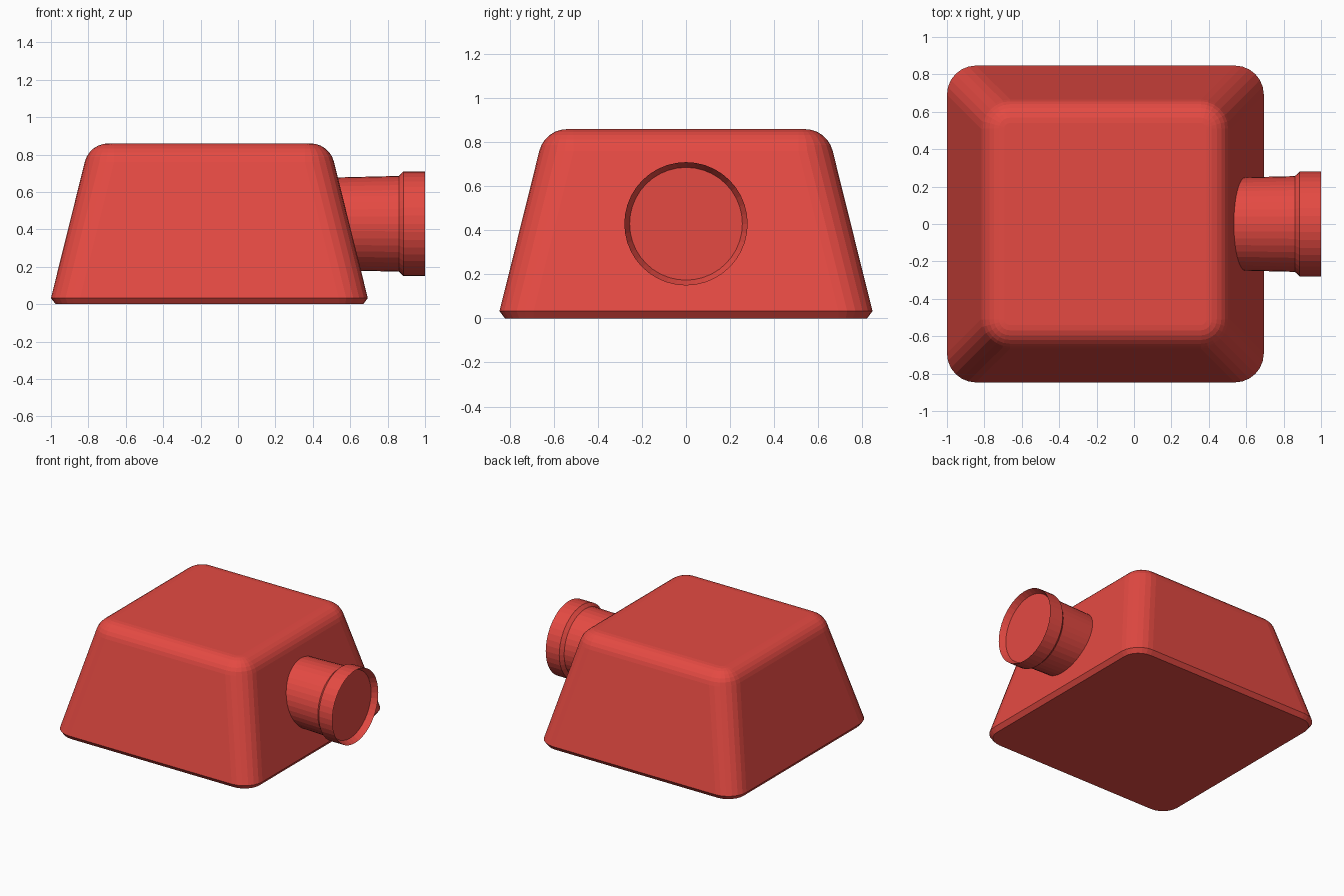
import bpy, bmesh, math

if "Cube" in bpy.data.objects:
    bpy.data.objects.remove(bpy.data.objects["Cube"], do_unlink=True)

red = bpy.data.materials.new("red")
red.use_nodes = True
colour = (0.78, 0.068, 0.055, 1)
red.diffuse_color = colour
red.node_tree.nodes["Principled BSDF"].inputs["Base Color"].default_value = colour


def loft(name, rings, cap_ends=True):
    """Skin a stack of equal-length point rings and cap both ends."""
    bm = bmesh.new()
    loops = [[bm.verts.new(p) for p in ring] for ring in rings]
    count = len(loops[0])
    for a, b in zip(loops, loops[1:]):
        for i in range(count):
            j = (i + 1) % count
            bm.faces.new((a[i], a[j], b[j], b[i]))
    bm.faces.new(loops[0])
    bm.faces.new(loops[-1])
    bmesh.ops.recalc_face_normals(bm, faces=bm.faces)
    mesh = bpy.data.meshes.new(name)
    bm.to_mesh(mesh)
    bm.free()
    mesh.materials.append(red)
    obj = bpy.data.objects.new(name, mesh)
    bpy.context.collection.objects.link(obj)
    return obj


def rounded_square(half, radius, z, centre_x, steps=6):
    points = []
    for corner, (sx, sy) in enumerate(((1, 1), (-1, 1), (-1, -1), (1, -1))):
        for k in range(steps + 1):
            a = math.pi / 2 * (corner + k / steps)
            points.append((centre_x + sx * (half - radius) + radius * math.cos(a),
                           sy * (half - radius) + radius * math.sin(a), z))
    return points


# Tapered body: chamfered foot, sloping walls, filleted top edge
BODY_X, HEIGHT, CORNER, FILLET = -0.153, 0.86, 0.155, 0.13
sections = [(0.822, CORNER - 0.025, 0), (0.847, CORNER, 0.033)]
slope = math.radians(14)
for k in range(7):
    a = slope + (math.pi / 2 - slope) * k / 6
    out = FILLET * math.cos(a)
    sections.append((0.54 + out, 0.03 + out, HEIGHT - FILLET + FILLET * math.sin(a)))
loft("body", [rounded_square(h, r, z, BODY_X) for h, r, z in sections])

# Side spout with a flared collar and a shallow recessed end
SIDES = 40
profile = [(0.45, 0.246), (0.86, 0.256), (0.885, 0.28), (1.0, 0.28), (0.955, 0.256)]
loft("spout", [[(x, r * math.cos(math.tau * i / SIDES),
                 0.43 + r * math.sin(math.tau * i / SIDES)) for i in range(SIDES)]
               for x, r in profile])
